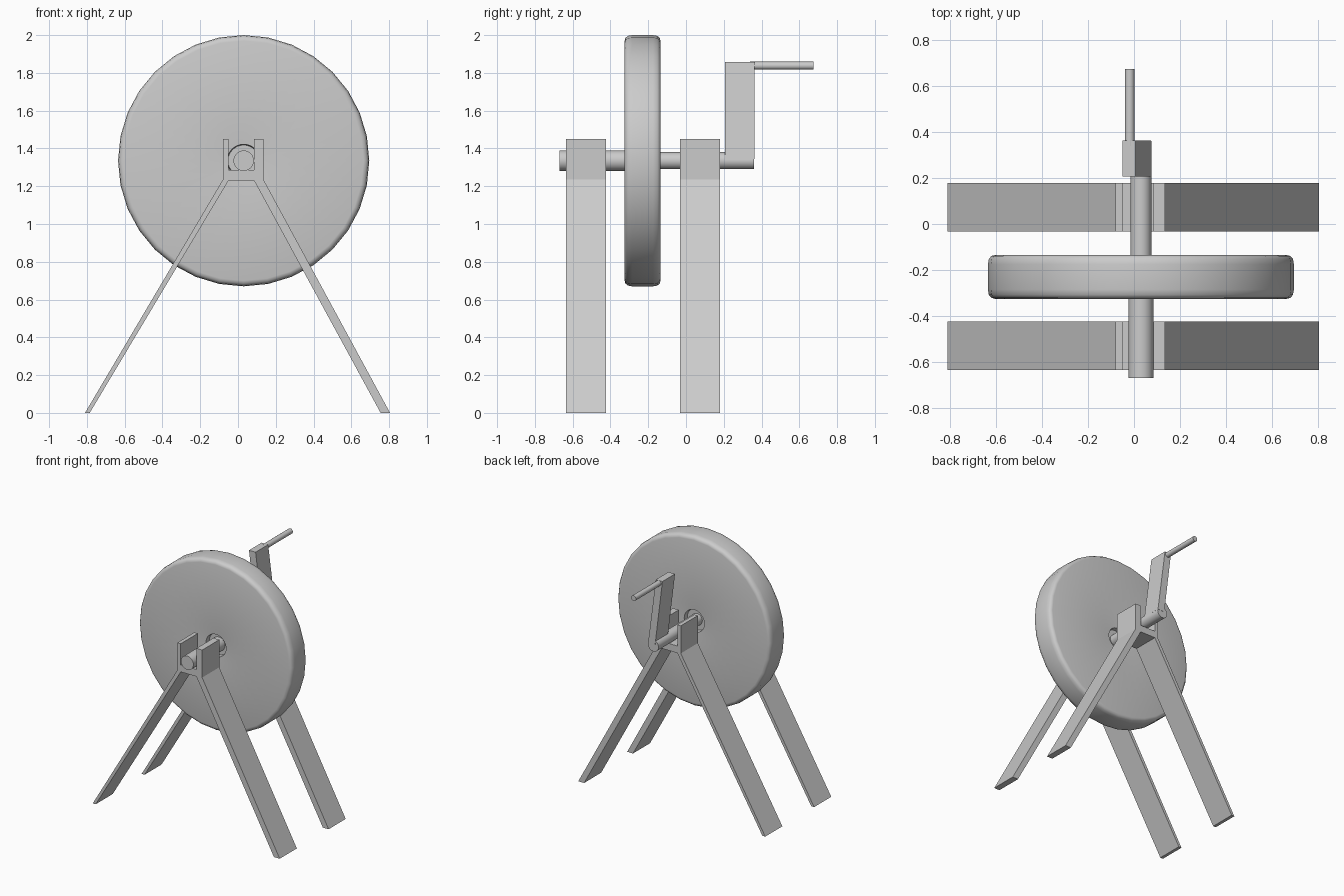
import bpy, bmesh, math
from mathutils import Matrix, Vector

cube = bpy.data.objects.get("Cube")
if cube:
    bpy.data.objects.remove(cube, do_unlink=True)

grey = bpy.data.materials.new("stone_grey")
grey.use_nodes = True
colour = (0.6, 0.6, 0.6, 1)
grey.diffuse_color = colour
grey.node_tree.nodes["Principled BSDF"].inputs["Base Color"].default_value = colour

AXLE_X, AXLE_Z = 0.03, 1.335


def finish(name, bm, smooth=False):
    bmesh.ops.recalc_face_normals(bm, faces=bm.faces)
    mesh = bpy.data.meshes.new(name)
    bm.to_mesh(mesh)
    bm.free()
    mesh.materials.append(grey)
    obj = bpy.data.objects.new(name, mesh)
    bpy.context.collection.objects.link(obj)
    if smooth:
        bpy.ops.object.select_all(action="DESELECT")
        obj.select_set(True)
        bpy.context.view_layer.objects.active = obj
        bpy.ops.object.shade_smooth_by_angle(angle=math.radians(40))
    return obj


def prism(name, outline, y0, y1):
    """Extrude an x-z outline along y."""
    bm = bmesh.new()
    face = bm.faces.new([bm.verts.new((x, y0, z)) for x, z in outline])
    ext = bmesh.ops.extrude_face_region(bm, geom=[face])
    verts = [g for g in ext["geom"] if isinstance(g, bmesh.types.BMVert)]
    bmesh.ops.translate(bm, verts=verts, vec=(0, y1 - y0, 0))
    return finish(name, bm)


def lathe(name, profile, x, z, sides):
    """Spin a (radius, y) profile around an axis parallel to y."""
    bm = bmesh.new()
    verts = [bm.verts.new((x, y, z + r)) for r, y in profile]
    edges = [bm.edges.new(pair) for pair in zip(verts, verts[1:])]
    bmesh.ops.spin(bm, geom=verts + edges, cent=(x, 0, z), axis=(0, 1, 0),
                   angle=math.tau, steps=sides, use_duplicate=False)
    bmesh.ops.remove_doubles(bm, verts=bm.verts, dist=0.0001)
    return finish(name, bm, smooth=True)


# Wheel with rounded rim and a recessed hub on both faces
half = [(0.045, 0.05), (0.083, 0.05), (0.087, 0.085), (0.18, 0.091),
        (0.635, 0.095), (0.65, 0.091), (0.661, 0.078), (0.665, 0.055)]
MID_Y = -0.23
profile = [(r, MID_Y - d) for r, d in half]
profile += [(r, MID_Y + d) for r, d in reversed(half)]
lathe("wheel", profile, AXLE_X, AXLE_Z, 32)

# Axle, thicker in front of the wheel
lathe("axle", [(0, -0.67), (0.054, -0.67), (0.054, MID_Y), (0.045, MID_Y),
               (0.045, 0.36), (0, 0.36)], AXLE_X, AXLE_Z, 32)

# Two forked stands with splayed legs
stand = [(-0.81, 0), (-0.785, 0), (-0.05, 1.23), (0.085, 1.23),
         (0.755, 0), (0.805, 0), (0.135, 1.235), (0.135, 1.45),
         (0.085, 1.45), (0.085, 1.285), (-0.05, 1.285), (-0.05, 1.45),
         (-0.08, 1.45), (-0.08, 1.235)]
for name, y in (("front_stand", -0.635), ("back_stand", -0.032)):
    prism(name, stand, y, y + 0.211)

# Leaning crank arm and its handle
prism("crank_arm", [(0.014, 1.345), (0.074, 1.345), (0.007, 1.858), (-0.05, 1.858)],
      0.207, 0.362)
lathe("crank_handle", [(0, 0.34), (0.021, 0.34), (0.021, 0.674), (0, 0.674)],
      -0.019, 1.838, 16)
